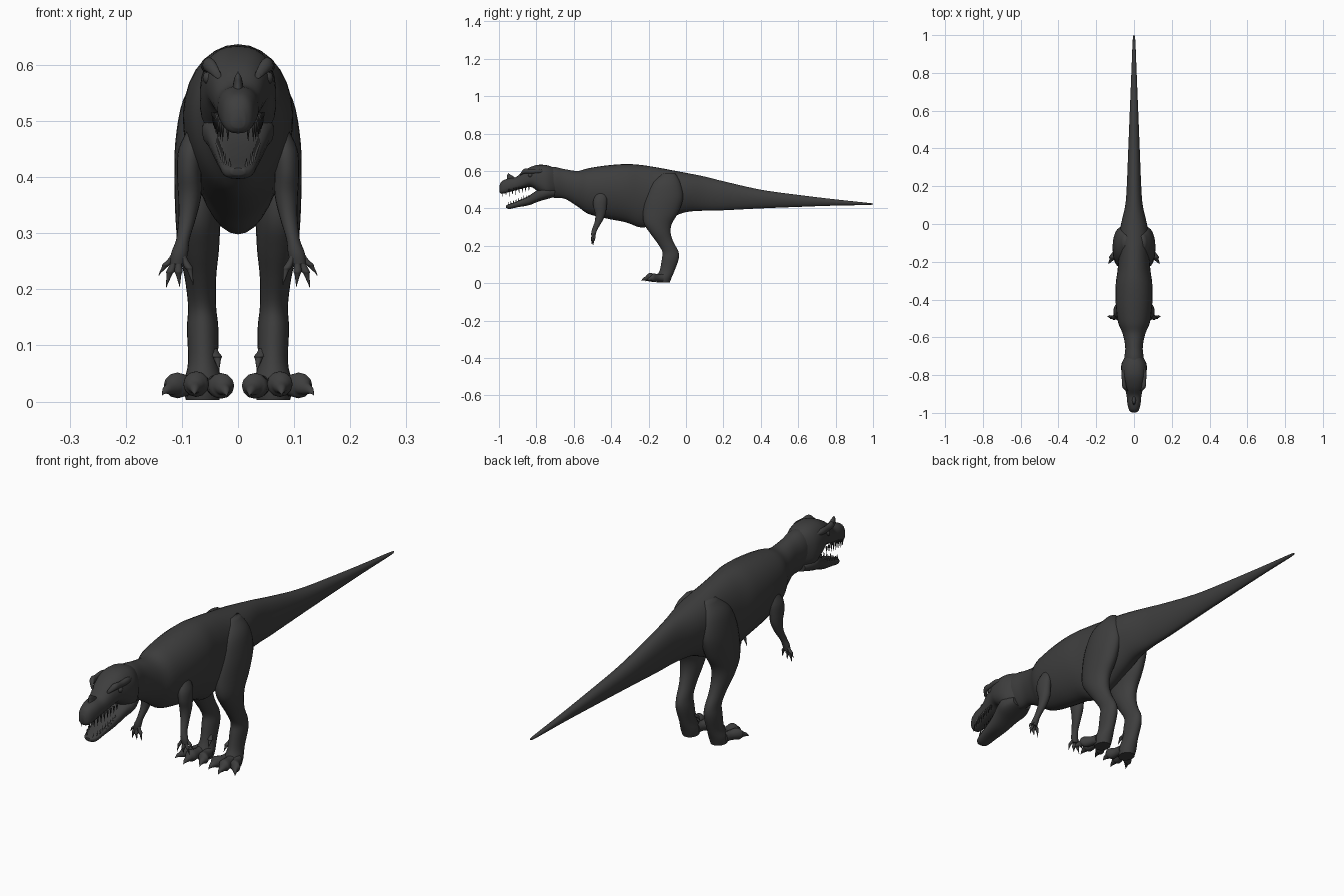
import bpy, bmesh
from math import sin, cos, pi
from mathutils import Vector, Matrix

cube = bpy.data.objects.get("Cube")
if cube:
    bpy.data.objects.remove(cube, do_unlink=True)

hide = bpy.data.materials.new("dark grey hide")
hide.use_nodes = True
COLOUR = (0.048, 0.048, 0.048, 1)
hide.diffuse_color = COLOUR
hide.node_tree.nodes["Principled BSDF"].inputs["Base Color"].default_value = COLOUR
hide.node_tree.nodes["Principled BSDF"].inputs["Roughness"].default_value = 0.7


def finish(name, bm):
    bmesh.ops.recalc_face_normals(bm, faces=bm.faces)
    mesh = bpy.data.meshes.new(name)
    bm.to_mesh(mesh)
    bm.free()
    mesh.materials.append(hide)
    obj = bpy.data.objects.new(name, mesh)
    bpy.context.collection.objects.link(obj)
    bpy.ops.object.select_all(action='DESELECT')
    obj.select_set(True)
    bpy.context.view_layer.objects.active = obj
    bpy.ops.object.shade_smooth_by_angle(angle=pi / 3)
    return obj


def smooth_rows(rows, steps):
    """Pass a smooth curve through the stations."""
    rows = [Vector(r) for r in rows]
    out = []
    for i in range(len(rows) - 1):
        p, q = rows[i], rows[i + 1]
        before, after = rows[max(i - 1, 0)], rows[min(i + 2, len(rows) - 1)]
        for k in range(steps):
            t = k / steps
            out.append(0.5 * (2 * p + (q - before) * t
                              + (2 * before - 5 * p + 4 * q - after) * t ** 2
                              + (3 * p - before - 3 * q + after) * t ** 3))
    return out + [rows[-1]]


def loft(name, rows, plane, egg=0.0, square=1.0, sides=24, steps=4):
    """Skin rings of (x, y, z, half width, half depth) lying in one plane."""
    bm = bmesh.new()
    rings = []
    for x, y, z, a, b in smooth_rows(rows, steps):
        a, b = max(a, 0.0008), max(b, 0.0008)
        ring = []
        for k in range(sides):
            c, s = cos(2 * pi * k / sides), sin(2 * pi * k / sides)
            u = a * abs(c) ** square * (1 if c > 0 else -1) * (1 + egg * s)
            v = b * abs(s) ** square * (1 if s > 0 else -1)
            co = (x + u, y, z + v) if plane == "xz" else (x + u, y + v, z)
            ring.append(bm.verts.new(co))
        rings.append(ring)
    for low, high in zip(rings, rings[1:]):
        for k in range(sides):
            n = (k + 1) % sides
            bm.faces.new((low[k], low[n], high[n], high[k]))
    bm.faces.new(rings[0])
    bm.faces.new(rings[-1])
    return finish(name, bm)


def spine(table):
    """Turn (y, top, bottom, half width) into loft rows."""
    return [(0, y, (t + b) / 2, w, (t - b) / 2) for y, t, b, w in table]


def mirrored(rows, side):
    return [(side * r[0],) + tuple(r[1:]) for r in rows]


def digit(name, start, end, tip, r, plane, side):
    """Toe or finger with a knuckle swelling and a pointed claw."""
    s, e, t = Vector(start), Vector(end), Vector(tip)
    path = [(s, r), (s.lerp(e, .4), r * .8), (s.lerp(e, .85), r), (e, r * .75),
            (e.lerp(t, .3), r * .5), (e.lerp(t, .7) + Vector((0, 0, r * .15)), r * .28), (t, 0)]
    loft(name, mirrored([(*p, w, w) for p, w in path], side), plane, sides=12, steps=3)


# Trunk, neck and tail in one sweep
loft("body", spine([
    (-.80, .60, .50, .035), (-.72, .622, .46, .05), (-.65, .61, .452, .046),
    (-.58, .60, .41, .06), (-.52, .615, .37, .084), (-.42, .63, .345, .096),
    (-.32, .637, .325, .096), (-.24, .632, .298, .086), (-.16, .62, .315, .08),
    (-.08, .605, .35, .08), (0, .59, .38, .068), (.1, .57, .388, .046),
    (.2, .545, .39, .038), (.4, .50, .40, .03), (.6, .472, .408, .022),
    (.8, .448, .415, .014), (.97, .43, .418, .007), (1, .426, .422, .002)]),
    "xz", egg=.14, sides=32, steps=5)

# Skull and lower jaw
loft("skull", spine([
    (-.69, .61, .48, .04), (-.74, .63, .462, .066), (-.79, .633, .49, .066),
    (-.83, .622, .515, .058), (-.87, .60, .507, .048), (-.91, .567, .497, .039),
    (-.95, .56, .486, .035), (-.985, .545, .478, .026), (-.998, .52, .488, .012)]),
    "xz", egg=-.08, square=.8, sides=28)
loft("lower_jaw", spine([
    (-.70, .50, .462, .045), (-.75, .51, .448, .064), (-.79, .50, .436, .056),
    (-.84, .468, .417, .044), (-.90, .44, .406, .035), (-.945, .423, .397, .027),
    (-.962, .416, .404, .012)]),
    "xz", egg=.1, square=.75)

# Horn on the snout
loft("nose_horn", [(0, -.925, .545, .012, .038), (0, -.935, .565, .009, .022),
                   (0, -.945, .578, .006, .011), (0, -.95, .588, 0, 0)], "xy", sides=14)

# Teeth along both jaws
bm = bmesh.new()
for side in (1, -1):
    for k in range(9):
        f = k / 8
        size = .012 + .008 * sin(pi * (k + 1) / 9)
        for upper in (True, False):
            if upper:
                at = (side * (.018 + .026 * f ** .5), -.98 + .14 * f, .478 + .026 * f)
                length = size * 1.3
            else:
                at = (side * (.015 + .022 * f ** .5), -.95 + .11 * f, .424 + .04 * f)
                length = -size
            place = Matrix.Translation(at) @ Matrix.Rotation(pi if upper else 0, 4, 'X')
            bmesh.ops.create_cone(bm, cap_ends=True, segments=6, radius1=.0045, radius2=0,
                                  depth=abs(length) * 1.6, matrix=place)
finish("teeth", bm)

for side, label in ((1, "left"), (-1, "right")):
    # Brow ridge and eye
    loft(label + "_brow", mirrored([
        (.036, -.885, .582, .006, .006), (.05, -.865, .599, .011, .013),
        (.054, -.83, .598, .01, .012), (.055, -.79, .599, .011, .012),
        (.05, -.755, .596, .005, .005)], side), "xz", sides=14)
    bm = bmesh.new()
    bmesh.ops.create_uvsphere(bm, u_segments=16, v_segments=10, radius=.012,
                              matrix=Matrix.Translation((side * .051, -.832, .577)))
    finish(label + "_eye", bm)

    # Leg from hip to sole
    loft(label + "_leg", mirrored([
        (.045, -.09, .59, .015, .03), (.06, -.105, .54, .037, .075),
        (.067, -.115, .46, .045, .10), (.069, -.135, .38, .044, .095),
        (.071, -.15, .32, .040, .075), (.070, -.138, .27, .036, .056),
        (.067, -.112, .22, .028, .045), (.064, -.084, .17, .025, .043),
        (.063, -.084, .13, .028, .045), (.062, -.10, .07, .027, .04),
        (.063, -.118, .03, .034, .041), (.063, -.122, .003, .03, .035)], side), "xy")

    # Toes and the raised inner claw
    toes = {"inner": ((.048, -.125, .028), (.027, -.188, .028), (.02, -.218, .01)),
            "middle": ((.066, -.125, .032), (.076, -.205, .031), (.078, -.24, .012)),
            "outer": ((.08, -.12, .028), (.113, -.182, .029), (.135, -.212, .012))}
    for toe, (start, end, tip) in toes.items():
        digit(f"{label}_{toe}_toe", start, end, tip, .023, "xz", side)
    digit(label + "_dewclaw", (.046, -.11, .095), (.037, -.125, .078),
          (.034, -.14, .055), .01, "xy", side)

    # Small arm
    loft(label + "_arm", mirrored([
        (.075, -.45, .49, .012, .02), (.084, -.458, .45, .022, .036),
        (.087, -.46, .41, .022, .036), (.086, -.458, .37, .021, .028),
        (.09, -.468, .33, .016, .02), (.098, -.487, .29, .012, .015),
        (.104, -.494, .265, .015, .013), (.108, -.495, .245, .013, .01)], side), "xy", sides=18)

    # Splayed fingers
    fingers = {"first": ((.1, -.497, .262), (.086, -.502, .235), (.08, -.505, .208)),
               "second": ((.106, -.497, .255), (.106, -.502, .228), (.104, -.5, .205)),
               "third": ((.111, -.495, .255), (.122, -.497, .228), (.128, -.495, .203)),
               "fourth": ((.112, -.492, .262), (.13, -.49, .241), (.141, -.488, .225))}
    for finger, (start, end, tip) in fingers.items():
        digit(f"{label}_{finger}_finger", start, end, tip, .0075, "xy", side)
